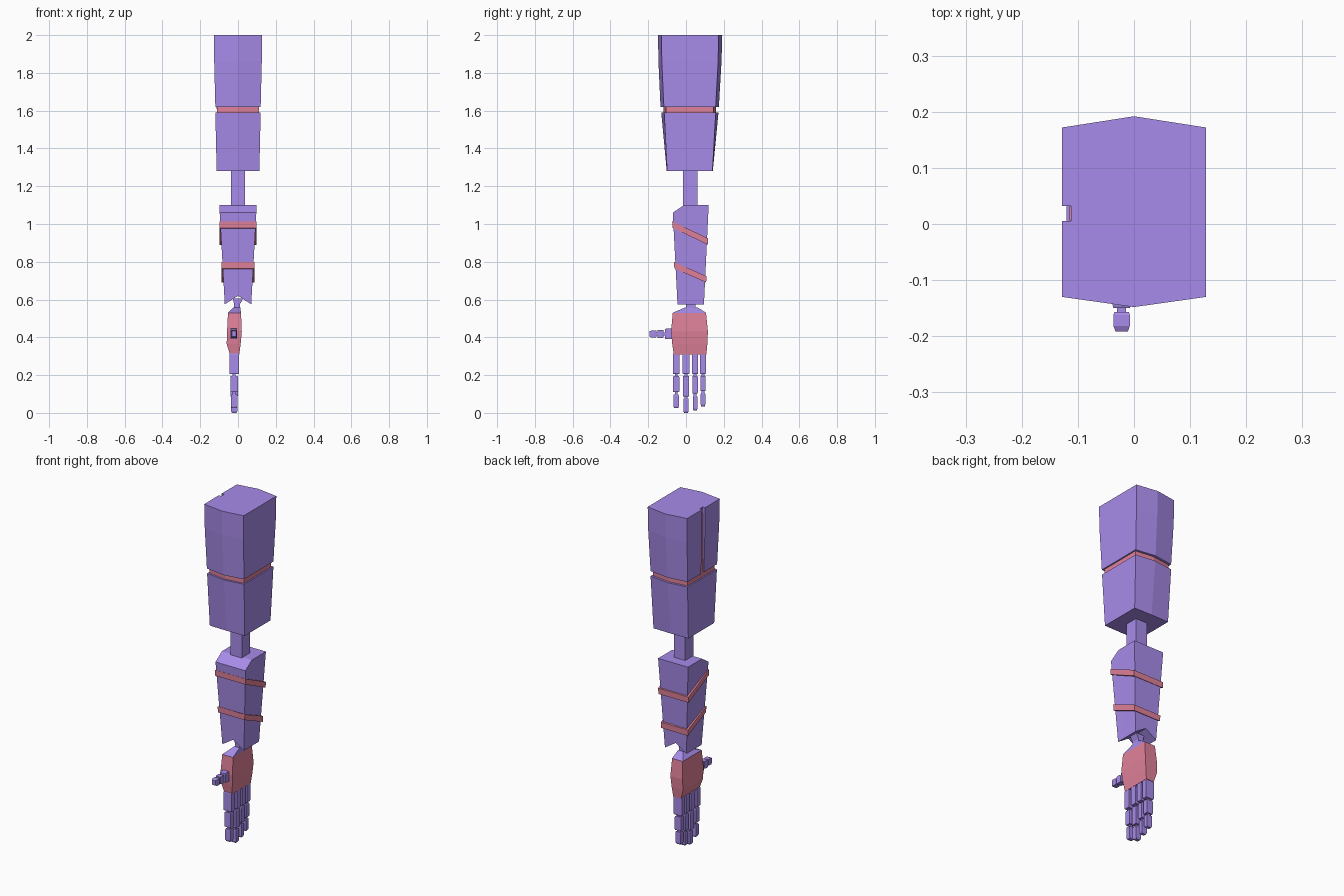
import bpy, bmesh
from mathutils import Vector

if "Cube" in bpy.data.objects:
    bpy.data.objects.remove(bpy.data.objects["Cube"])


def material(name, color):
    m = bpy.data.materials.new(name)
    m.diffuse_color = color
    m.use_nodes = True
    m.node_tree.nodes["Principled BSDF"].inputs["Base Color"].default_value = m.diffuse_color
    return m


PURPLE = material("purple", (0.39, 0.26, 0.82, 1))
PINK = material("pink", (0.75, 0.22, 0.32, 1))


def loft(name, rings, mat):
    """Join matching closed rings of points and cap both ends."""
    bm = bmesh.new()
    loops = [[bm.verts.new(p) for p in ring] for ring in rings]
    n = len(loops[0])
    for a, b in zip(loops, loops[1:]):
        for i in range(n):
            j = (i + 1) % n
            bm.faces.new((a[i], a[j], b[j], b[i]))
    bm.faces.new(loops[0])
    bm.faces.new(loops[-1])
    bmesh.ops.recalc_face_normals(bm, faces=bm.faces)
    me = bpy.data.meshes.new(name)
    bm.to_mesh(me)
    bm.free()
    me.materials.append(mat)
    ob = bpy.data.objects.new(name, me)
    bpy.context.collection.objects.link(ob)
    return ob


def rect(z, x0, x1, y0, y1, zback=None):
    zb = z if zback is None else zback
    return [(x0, y0, z), (x1, y0, z), (x1, y1, zb), (x0, y1, zb)]


def box(name, x0, x1, y0, y1, z0, z1, mat):
    return loft(name, [rect(z0, x0, x1, y0, y1), rect(z1, x0, x1, y0, y1)], mat)


def hexring(z, hx, yf, ridge_f, yb, ridge_b, notch=False):
    """Upper arm section with front and back ridges, optionally grooved on -x."""
    pts = [(-hx, yf), (0, ridge_f), (hx, yf), (hx, yb), (0, ridge_b), (-hx, yb)]
    if notch:
        pts += [(-hx, 0.032), (-0.112, 0.032), (-0.112, 0.005), (-hx, 0.005)]
    return [(x, y, z) for x, y in pts]


# Upper arm: grooved shoulder block, pink band, lower block
loft("upper_arm_top", [
    hexring(1.62, 0.12, -0.117, -0.135, 0.157, 0.174, True),
    hexring(1.86, 0.126, -0.128, -0.146, 0.17, 0.188, True),
    hexring(2.0, 0.128, -0.13, -0.148, 0.172, 0.192, True)], PURPLE)
box("groove_strip", -0.115, -0.111, 0.006, 0.031, 1.61, 1.965, PINK)
loft("upper_arm_band", [
    hexring(z, 0.112, -0.105, -0.12, 0.145, 0.16) for z in (1.585, 1.625)], PINK)
loft("upper_arm_lower", [
    hexring(1.28, 0.113, -0.1, -0.102, 0.14, 0.142),
    hexring(1.59, 0.12, -0.115, -0.131, 0.157, 0.172)], PURPLE)

# Elbow post
box("elbow", -0.037, 0.037, -0.015, 0.06, 1.06, 1.3, PURPLE)


# Forearm: notched underside, sloping front of the top
def forearm_ring(y_top, y_low, z_top):
    return [(-0.097, y_top, z_top), (0.097, y_top, z_top), (0.07, y_low, 0.575),
            (0, y_low, 0.62), (-0.07, y_low, 0.575)]


loft("forearm", [forearm_ring(-0.07, -0.045, 1.06), forearm_ring(-0.01, 0.0, 1.1),
                 forearm_ring(0.12, 0.095, 1.1)], PURPLE)

# Slanted forearm bands
for i, (zf, zb, hx, yf, yb) in enumerate([(0.98, 0.89, 0.099, -0.073, 0.117),
                                          (0.765, 0.69, 0.088, -0.063, 0.108)]):
    loft(f"forearm_band_{i + 1}", [
        rect(zf, -hx + 0.001, hx - 0.001, yf + 0.001, yb - 0.001, zb),
        rect(zf + 0.034, -hx, hx, yf, yb, zb + 0.034)], PINK)

# Wrist and hand
loft("wrist", [rect(0.54, -0.02, 0.01, 0.0, 0.05),
               rect(0.575, -0.02, 0.01, 0.0, 0.05),
               rect(0.605, -0.027, 0.027, 0.0, 0.05)], PURPLE)
loft("hand_cap", [rect(0.53, -0.053, 0.016, -0.07, 0.106),
                  rect(0.558, -0.024, 0.012, -0.005, 0.062)], PURPLE)
loft("palm", [rect(0.31, -0.043, 0.007, -0.065, 0.108),
              rect(0.365, -0.06, 0.014, -0.073, 0.113),
              rect(0.43, -0.058, 0.02, -0.079, 0.116),
              rect(0.53, -0.053, 0.016, -0.07, 0.106)], PINK)


def digit(name, start, direction, side, segments):
    """Chain of blocks along direction; segments hold (from, to, half x, half side)."""
    start, d, s = Vector(start), Vector(direction), Vector(side)
    x = Vector((1, 0, 0))

    def ring(t, hx, hs):
        return [start + d * t + x * (hx * a) + s * (hs * b)
                for a, b in ((-1, -1), (1, -1), (1, 1), (-1, 1))]

    for i, (a, b, hx, hs) in enumerate(segments):
        last = i == len(segments) - 1
        tip = 0.75 if last else 0.92
        c = 0.010 if last else 0.005
        loft(f"{name}_segment_{i + 1}", [ring(a, hx * 0.9, hs * 0.9),
             ring(a + 0.005, hx, hs), ring(b - c, hx, hs),
             ring(b, hx * tip, hs * tip)], PURPLE)
    # slim joint core running through the chain
    loft(f"{name}_joint", [ring(-0.02, 0.008, 0.007),
                           ring(segments[-1][0] + 0.01, 0.008, 0.007)], PURPLE)


# Fingers: y position, middle segment end, tip start, tip end
for i, (y, mid, t0, t1) in enumerate([(-0.052, 0.2, 0.213, 0.285),
                                      (0.0, 0.222, 0.233, 0.31),
                                      (0.048, 0.207, 0.22, 0.297),
                                      (0.09, 0.195, 0.205, 0.276)]):
    w = 0.0175 if i < 2 else 0.015
    digit(f"finger_{i + 1}", (-0.02, y, 0.31), (0, 0, -1), (0, 1, 0),
          [(-0.005, 0.105, 0.026, w), (0.115, mid, 0.02, w * 0.95),
           (t0, t1, 0.017, w * 0.8)])

# Thumb, pointing forward
digit("thumb", (-0.022, -0.07, 0.418), (0, -1, 0), (0, 0, 1),
      [(-0.005, 0.04, 0.018, 0.028), (0.05, 0.08, 0.016, 0.022),
       (0.087, 0.122, 0.0145, 0.019)])
